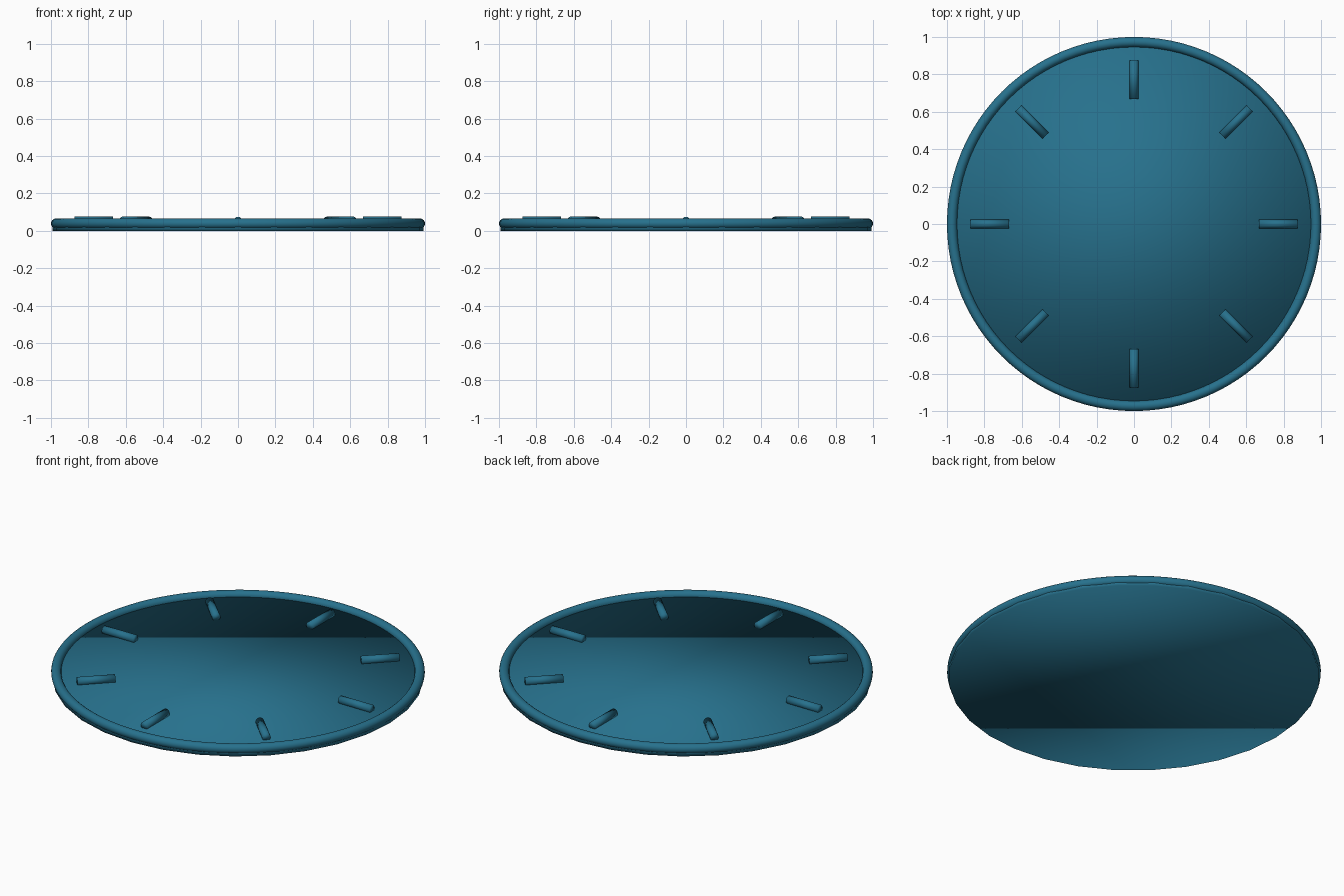
import bpy
import math

cube = bpy.data.objects.get("Cube")
if cube:
    bpy.data.objects.remove(cube, do_unlink=True)

teal = bpy.data.materials.new("teal")
teal.use_nodes = True
colour = (0.02, 0.165, 0.265, 1)
teal.diffuse_color = colour
teal.node_tree.nodes["Principled BSDF"].inputs["Base Color"].default_value = colour


def finish(name):
    """Name the active object, colour it and shade it fully smooth."""
    obj = bpy.context.object
    obj.name = name
    obj.data.materials.append(teal)
    bpy.ops.object.shade_smooth()
    return obj


# Face plate: thin disc whose flat caps share smooth normals with its edge
PLATE_TOP = 0.038
bpy.ops.mesh.primitive_cylinder_add(
    vertices=32, radius=0.992, depth=PLATE_TOP, location=(0, 0, PLATE_TOP / 2))
finish("face_plate")

# Round rim
bpy.ops.mesh.primitive_torus_add(
    major_segments=96, minor_segments=16, major_radius=0.973,
    minor_radius=0.027, location=(0, 0, 0.039))
finish("rim")

# Eight radial hour markers, part sunk into the plate
for i in range(8):
    a = i * math.tau / 8
    bpy.ops.mesh.primitive_cylinder_add(
        vertices=16, radius=0.023, depth=0.206,
        location=(0.772 * math.cos(a), 0.772 * math.sin(a), 0.0525),
        rotation=(0, math.pi / 2, a))
    finish(f"marker_{i + 1}")
